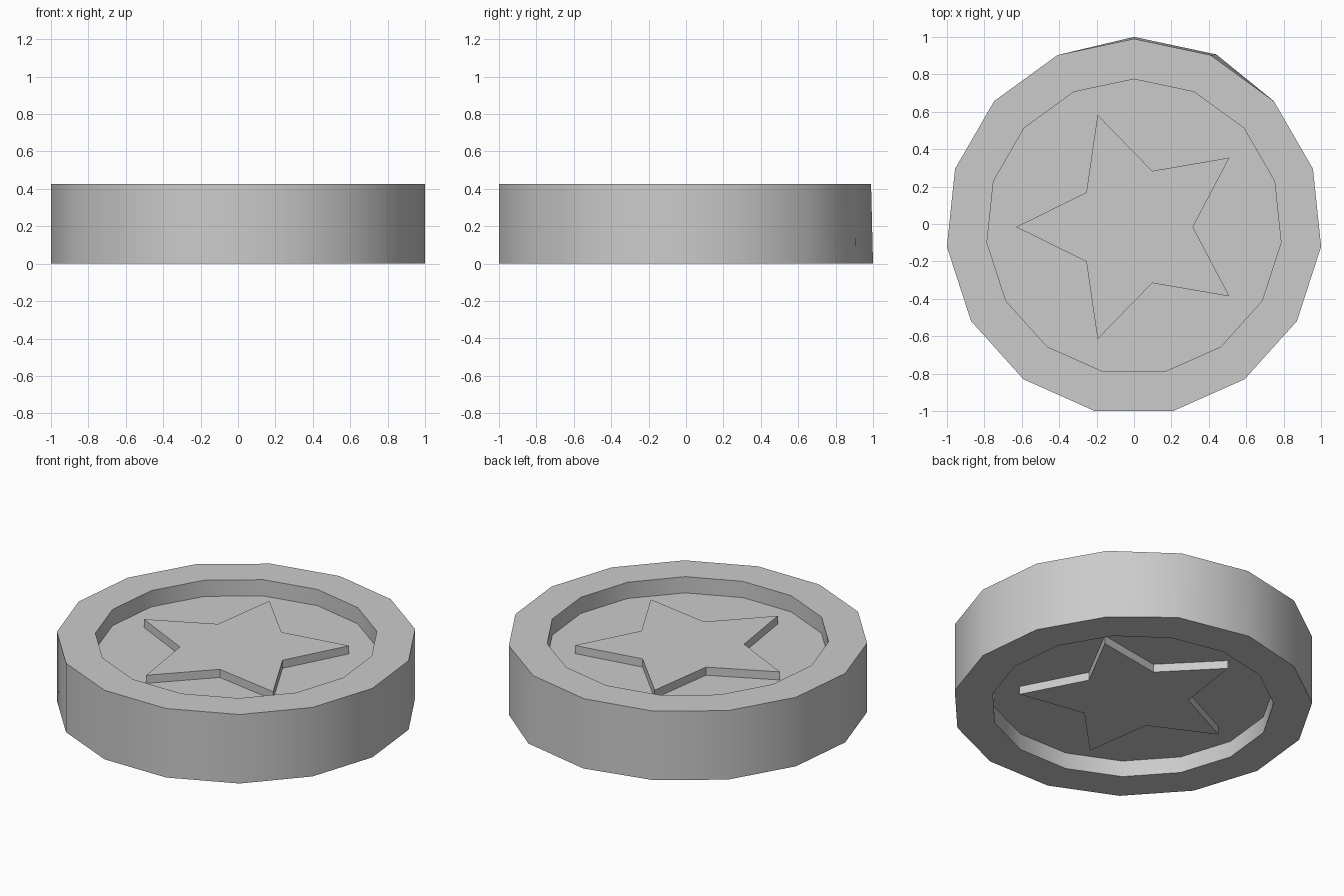
import bpy, bmesh
from math import sin, cos, radians

if "Cube" in bpy.data.objects:
    bpy.data.objects.remove(bpy.data.objects["Cube"])

SIDES, CY, H = 15, -0.016, 0.425
RECESS, RELIEF = 0.10, 0.05
bm = bmesh.new()


def ring(radii, n, start, z):
    """Closed loop of vertices; radii alternate around the loop."""
    return [bm.verts.new((radii[i % len(radii)] * cos(radians(start + 360 * i / n)),
                          CY + radii[i % len(radii)] * sin(radians(start + 360 * i / n)), z))
            for i in range(n)]


def bridge(a, b):
    n = len(a)
    for i in range(n):
        bm.faces.new((a[i], a[(i + 1) % n], b[(i + 1) % n], b[i]))


def loop_edges(loop):
    return [bm.edges.get((v, loop[i - 1])) for i, v in enumerate(loop)]


# Each face of the disc: rim, recess wall, floor and raised star
outers = []
for z, inward in ((0, 1), (H, -1)):
    floor_z = z + inward * RECESS
    outer = ring([1.0055], SIDES, 90, z)
    lip = ring([0.79], SIDES, 90, z)
    floor = ring([0.79], SIDES, 90, floor_z)
    star_base = ring([0.63, 0.315], 10, 180, floor_z)
    star_top = ring([0.63, 0.315], 10, 180, floor_z - inward * RELIEF)
    bridge(outer, lip)
    bridge(lip, floor)
    bridge(star_base, star_top)
    bm.faces.new(star_top)
    # Floor around the star
    bmesh.ops.triangle_fill(bm, use_beauty=True, use_dissolve=False, normal=(0, 0, 1),
                            edges=loop_edges(floor) + loop_edges(star_base))
    outers.append(outer)

# Outer wall, with two slightly flared corners at the bottom back
bridge(outers[0], outers[1])
outers[0][0].co.y = 1.0
outers[0][-1].co.xy = (0.44, 0.906)

bmesh.ops.recalc_face_normals(bm, faces=bm.faces[:])
mesh = bpy.data.meshes.new("star_disc")
bm.to_mesh(mesh)
bm.free()
disc = bpy.data.objects.new("star_disc", mesh)
bpy.context.collection.objects.link(disc)

# Smooth round walls, sharp rims
bpy.context.view_layer.objects.active = disc
disc.select_set(True)
bpy.ops.object.shade_smooth_by_angle(angle=radians(30))
